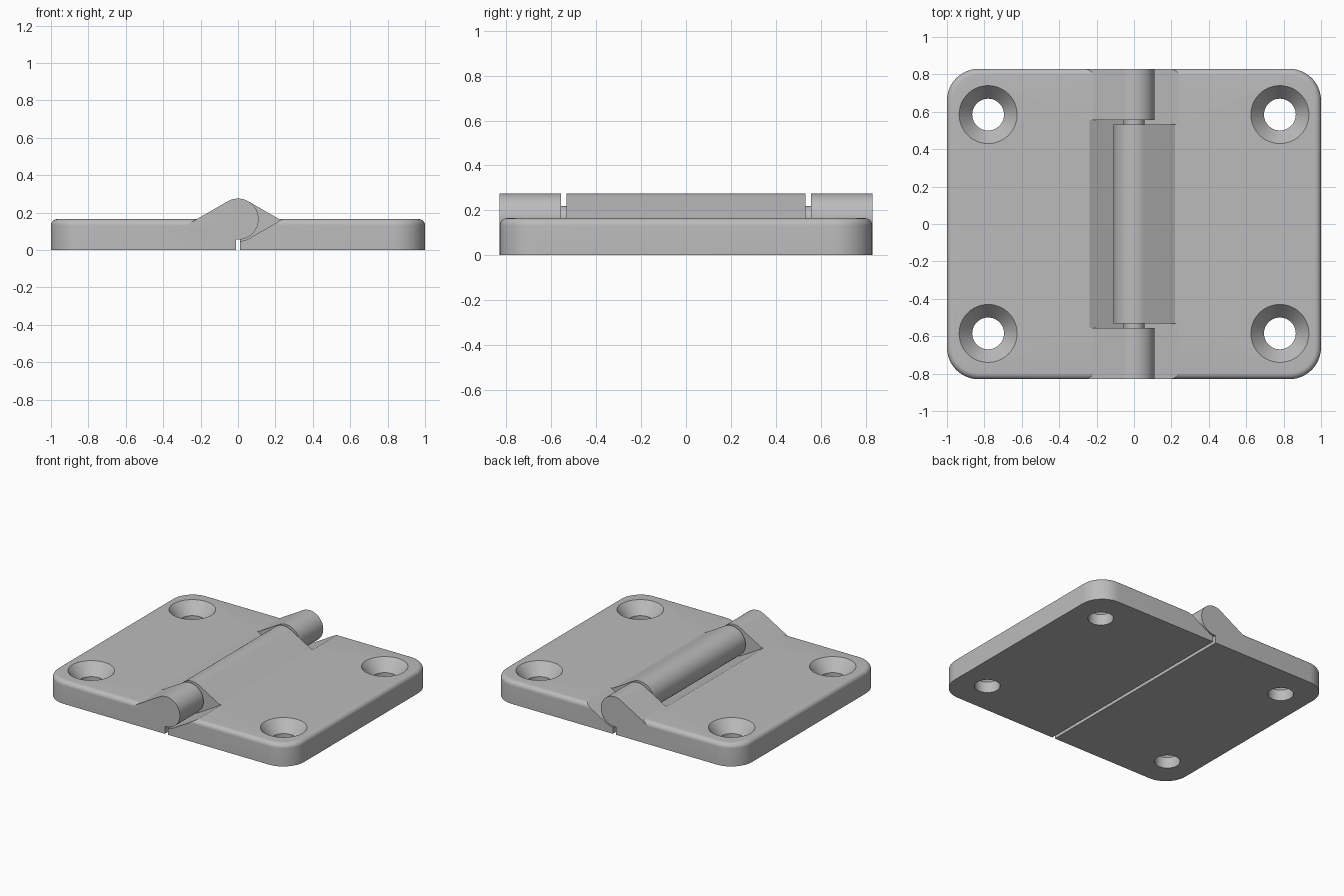
import bpy, bmesh
from math import sin, cos, pi, radians
from mathutils import Matrix

old = bpy.data.objects.get("Cube")
if old:
    bpy.data.objects.remove(old, do_unlink=True)

LENGTH, HEIGHT, GAP = 0.83, 0.165, 0.012   # half length, leaf thickness, half slot
CORNER, FILLET = 0.17, 0.033
BARREL, PIN, CLEAR = 0.11, 0.055, 0.119
MID_KNUCKLE, MID_POCKET = 0.532, 0.557

metal = bpy.data.materials.new("grey metal")
metal.use_nodes = True
grey = (0.5, 0.5, 0.5, 1)
metal.diffuse_color = grey
metal.node_tree.nodes["Principled BSDF"].inputs["Base Color"].default_value = grey


def make_object(name, bm):
    bmesh.ops.recalc_face_normals(bm, faces=bm.faces)
    mesh = bpy.data.meshes.new(name)
    bm.to_mesh(mesh)
    bm.free()
    mesh.materials.append(metal)
    ob = bpy.data.objects.new(name, mesh)
    bpy.context.collection.objects.link(ob)
    return ob


def loft(name, rings):
    """Join closed rings of points into a capped solid."""
    bm = bmesh.new()
    loops = [[bm.verts.new(p) for p in ring] for ring in rings]
    n = len(loops[0])
    for a, b in zip(loops, loops[1:]):
        for i in range(n):
            j = (i + 1) % n
            bm.faces.new((a[i], a[j], b[j], b[i]))
    bm.faces.new(loops[0])
    bm.faces.new(loops[-1])
    return make_object(name, bm)


def prism(name, profile, side, y0, y1):
    """Extrude an x-z profile along y, flipped to the given side."""
    return loft(name, [[(side * x, y, z) for x, z in profile] for y in (y0, y1)])


def arc(radius, start, end, steps):
    angles = [radians(start + (end - start) * i / steps) for i in range(steps + 1)]
    return [(radius * cos(a), HEIGHT + radius * sin(a)) for a in angles]


def leaf_ring(side, inset, z):
    """Half plate outline with two rounded outer corners."""
    r = CORNER - inset
    pts = [(GAP, -LENGTH + inset, z)]
    for start, sy in ((-90, -1), (0, 1)):
        for i in range(13):
            a = radians(start + 7.5 * i)
            pts.append((1 - CORNER + r * cos(a), sy * (LENGTH - CORNER) + r * sin(a), z))
    pts.append((GAP, LENGTH - inset, z))
    return [(side * x, y, z) for x, y, z in pts]


def combine(target, tool, operation):
    mod = target.modifiers.new("combine", 'BOOLEAN')
    mod.operation, mod.solver, mod.object = operation, 'EXACT', tool
    bpy.context.view_layer.objects.active = target
    bpy.ops.object.modifier_apply(modifier=mod.name)
    bpy.data.objects.remove(tool, do_unlink=True)


def shade(ob):
    bpy.ops.object.select_all(action='DESELECT')
    ob.select_set(True)
    bpy.context.view_layer.objects.active = ob
    bpy.ops.object.shade_smooth_by_angle(angle=radians(28))


def screw_hole(x, y):
    """Countersunk cutter: straight bore, then a cone open at the top."""
    profile = ((0.085, -0.1), (0.085, 0.08), (0.155, HEIGHT), (0.155, 0.3))
    return loft("hole_cutter", [[(x + r * cos(2 * pi * i / 48), y + r * sin(2 * pi * i / 48), z)
                                 for i in range(48)] for r, z in profile])


# Barrel with a tangent ramp that runs down into its own leaf
SLOPE = 0.577
knuckle = arc(BARREL, 60, 250, 38)
knuckle += [(0.2, 0.06), (0.29, HEIGHT - 0.07 * SLOPE)]
knuckle = arc(BARREL, 60, 290, 46) + [(0.2, 0.06), (0.29, HEIGHT - 0.07 * SLOPE)]

# Clearance pocket that receives the other leaf's knuckle
pocket = arc(CLEAR, -110, -60, 10) + [(0.34, HEIGHT + 0.102 * SLOPE), (0.34, 0.4), (-0.1, 0.4)]

end_spans = ((-LENGTH, -MID_POCKET), (MID_POCKET, LENGTH))
end_cuts = ((-1, -MID_KNUCKLE), (MID_KNUCKLE, 1))
mid_span, mid_cut = ((-MID_KNUCKLE, MID_KNUCKLE),), ((-MID_POCKET, MID_POCKET),)

for name, side, cuts, knuckles in (("right_leaf", -1, mid_cut, end_spans),
                                   ("left_leaf", 1, end_cuts, mid_span)):
    # Plate with a rounded upper rim
    rings = [leaf_ring(side, 0, 0)]
    for i in range(9):
        a = pi / 2 * i / 8
        rings.append(leaf_ring(side, FILLET * (1 - cos(a)), HEIGHT - FILLET * (1 - sin(a))))
    leaf = loft(name, rings)
    for y0, y1 in cuts:
        combine(leaf, prism("pocket_cutter", pocket, side, y0, y1), 'DIFFERENCE')
    for y0, y1 in knuckles:
        combine(leaf, prism("knuckle", knuckle, side, y0, y1), 'UNION')
    for y in (-0.585, 0.585):
        combine(leaf, screw_hole(side * 0.78, y), 'DIFFERENCE')
    shade(leaf)

# Pin bridging the gaps between the knuckles
bm = bmesh.new()
bmesh.ops.create_cone(bm, cap_ends=True, segments=32, radius1=PIN, radius2=PIN, depth=1.3,
                      matrix=Matrix.Translation((0, 0, HEIGHT)) @ Matrix.Rotation(pi / 2, 4, 'X'))
shade(make_object("hinge_pin", bm))
